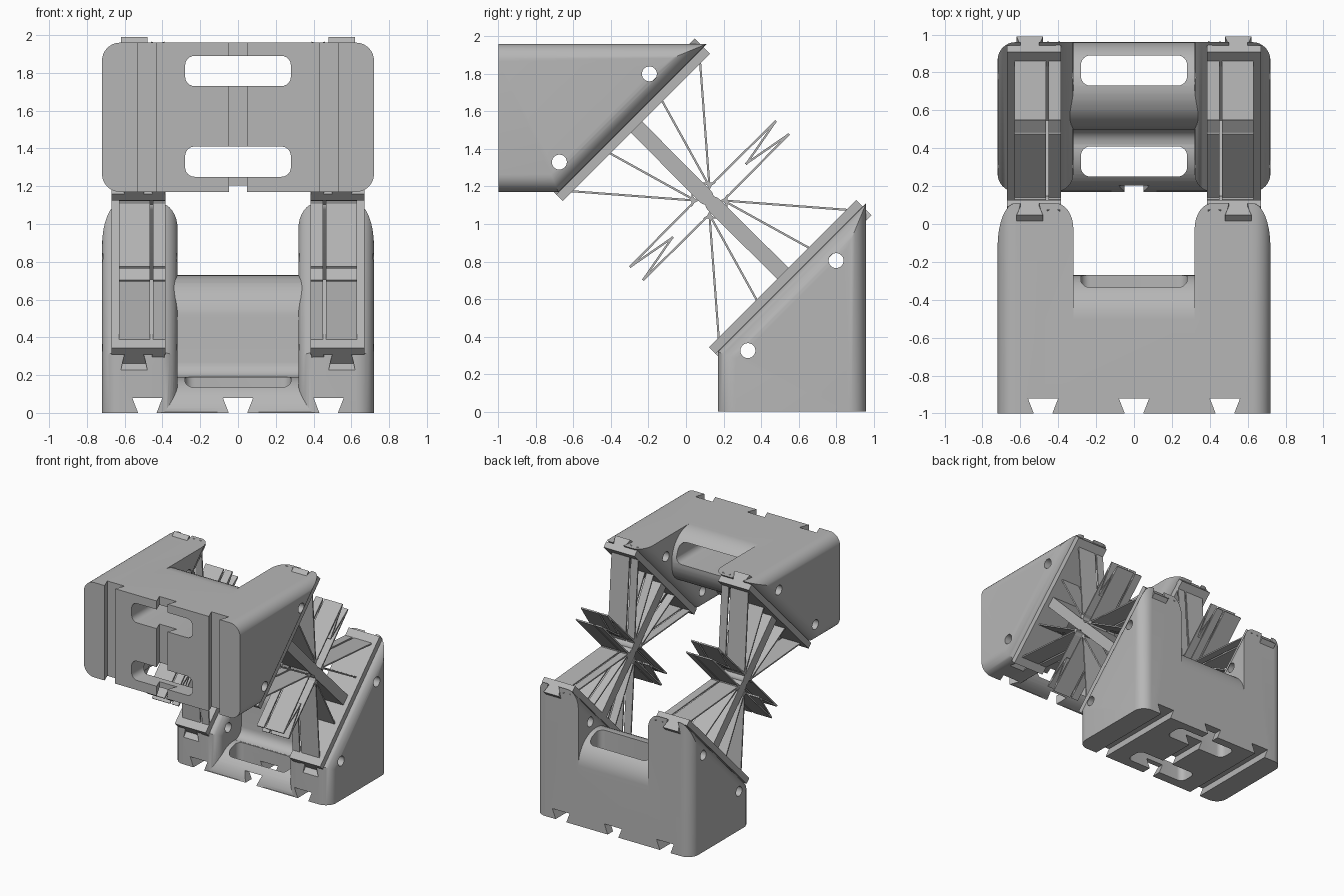
import bpy, bmesh
from math import radians, cos, sin
from mathutils import Matrix

cube = bpy.data.objects.get("Cube")
if cube:
    bpy.data.objects.remove(cube)

grey = bpy.data.materials.new("plain_grey")
grey.use_nodes = True
COLOR = (0.47, 0.47, 0.47, 1)
grey.diffuse_color = COLOR
grey.node_tree.nodes["Principled BSDF"].inputs["Base Color"].default_value = COLOR

TILT = Matrix.Rotation(radians(45), 4, 'X')      # (x, along slope, off slope) to world
SWAP = Matrix(((1, 0, 0, 0), (0, 0, 1, -1), (0, 1, 0, 1), (0, 0, 0, 1)))
HUB_Y, HUB_Z = 0.125, 1.125
lower_parts = []


def place(axis, p, q, d):
    return {'x': (d, p, q), 'y': (p, d, q), 'z': (p, q, d)}[axis]


def prism(name, pts, axis, a, b, matrix=None, bevel=None, radius=0.1):
    """Extrude a 2D outline along an axis, optionally rounding chosen edges."""
    bm = bmesh.new()
    ends = [[bm.verts.new(place(axis, p, q, d)) for p, q in pts] for d in (a, b)]
    n = len(pts)
    bm.faces.new(ends[0])
    bm.faces.new(ends[1][::-1])
    for i in range(n):
        j = (i + 1) % n
        bm.faces.new((ends[0][j], ends[0][i], ends[1][i], ends[1][j]))
    if bevel:
        edges = [e for e in bm.edges if bevel(e.verts[0].co, e.verts[1].co)]
        bmesh.ops.bevel(bm, geom=edges, offset=radius, segments=8, profile=0.5,
                        affect='EDGES', clamp_overlap=True)
    if matrix:
        bm.transform(matrix)
    bmesh.ops.recalc_face_normals(bm, faces=bm.faces)
    mesh = bpy.data.meshes.new(name)
    bm.to_mesh(mesh)
    bm.free()
    mesh.materials.append(grey)
    obj = bpy.data.objects.new(name, mesh)
    bpy.context.scene.collection.objects.link(obj)
    return obj


def arc(cy, cz, r, start, end, steps=14):
    angles = [radians(start + (end - start) * i / steps) for i in range(steps + 1)]
    return [(cy + r * cos(t), cz + r * sin(t)) for t in angles]


def rounded_rect(x0, x1, y0, y1, r):
    return (arc(x1 - r, y1 - r, r, 0, 90, 6) + arc(x0 + r, y1 - r, r, 90, 180, 6)
            + arc(x0 + r, y0 + r, r, 180, 270, 6) + arc(x1 - r, y0 + r, r, 270, 360, 6))


def boolean(target, others, operation):
    for o in others:
        m = target.modifiers.new(operation, 'BOOLEAN')
        m.operation, m.solver, m.object = operation, 'EXACT', o
    bpy.context.view_layer.update()
    mesh = bpy.data.meshes.new_from_object(
        target.evaluated_get(bpy.context.evaluated_depsgraph_get()))
    target.modifiers.clear()
    target.data = mesh
    for o in others:
        bpy.data.objects.remove(o)


# Block: grip body between two sloped towers
grip = ([(0.17, 0)] + arc(0.40, -0.04, 0.23, 169, 85) + arc(0.42, 0.27, 0.08, -90, 0, 6)
        + arc(0.73, 0.5, 0.23, 180, 0, 20) + [(0.96, 0)])
block = prism("block", grip, 'x', -0.5, 0.5)


def tower_edge(a, b):
    along_x = abs(a.x - b.x) > 0.01
    sloped = abs(a.y - b.y) > 0.1 and abs(a.z - b.z) > 0.1
    upright = abs(a.z - b.z) > 0.1 and abs(a.y - b.y) < 0.01
    inner_back = abs(a.x) < 0.5 and a.y > 0.5
    return not along_x and (sloped or (upright and not inner_back))


wedge = [(0.17, 0), (0.96, 0), (0.96, 1.11), (0.17, 0.32)]
towers = [prism("tower", wedge, 'x', s * 0.32, s * 0.72, bevel=tower_edge, radius=0.095)
          for s in (1, -1)]
boolean(block, towers, 'UNION')

# Cuts: hand slots, dovetail grooves, cross holes and rail channels
cutters = [prism("slot_cut", rounded_rect(-0.28, 0.28, y, y + 0.16, 0.05), 'z', -0.1, 1)
           for y in (0.25, 0.73)]
for x in (-0.48, 0, 0.48):
    groove = [(x - 0.045, -0.01), (x + 0.045, -0.01), (x + 0.08, 0.08), (x - 0.08, 0.08)]
    cutters.append(prism("groove_cut", groove, 'y', 0, 1.1))
for y, z in ((0.33, 0.325), (0.80, 0.805)):
    cutters.append(prism("hole_cut", arc(y, z, 0.04, 0, 345, 23), 'x', -1, 1))


def rail_outline(s):
    return [(s * x, v) for x, v in ((0.505, 0.12), (0.48, 0.04), (0.62, 0.04), (0.595, 0.12))]


for s in (1, -1):
    cutters.append(prism("rail_cut", rail_outline(s), 'y', 0.2, 1.6, TILT))
boolean(block, cutters, 'DIFFERENCE')
lower_parts.append(block)


# Folding supports between the blocks
def flip(p):
    """Reflect across the line through the hub square to the slope."""
    return (HUB_Y - (p[1] - HUB_Z), HUB_Z - (p[0] - HUB_Y))


def strip(p, q, t):
    """Outline of a straight thin strip from p to q."""
    dy, dz = q[0] - p[0], q[1] - p[1]
    k = t / 2 / (dy * dy + dz * dz) ** 0.5
    ny, nz = -dz * k, dy * k
    return [(p[0] + ny, p[1] + nz), (q[0] + ny, q[1] + nz),
            (q[0] - ny, q[1] - nz), (p[0] - ny, p[1] - nz)]


knuckle = (HUB_Y + 0.075, HUB_Z)
flap_tip, flap_fold = (0.55, 1.48), (0.318, 1.32)
strips = [("long_rib", knuckle, (0.93, 1.07)), ("short_rib", knuckle, (0.67, 0.865)),
          ("flap", knuckle, flap_tip), ("flap_fold", flap_tip, flap_fold)]

for s, side in ((1, "left"), (-1, "right")):
    def part(name, outline, a, b, axis='x', matrix=None):
        lower_parts.append(prism(f"{side}_{name}", outline, axis, a, b, matrix))

    plate = [(s * x, v) for x, v in ((0.385, 0.106), (0.67, 0.106), (0.67, 0.155), (0.385, 0.155))]
    lip = [(s * x, v) for x, v in ((0.39, 0.11), (0.45, 0.11), (0.46, 0.075), (0.425, 0.09), (0.39, 0.075))]
    part("plate", plate, 0.33, 1.44, 'y', TILT)
    part("rail", rail_outline(s), 0.33, 1.44, 'y', TILT)
    part("plate_lip", lip, 0.33, 1.44, 'y', TILT)

    # Thick post with a rounded hub end
    post = [(0.568, 0.745), (0.508, 0.685)] + arc(0.145, 1.105, 0.042, 225, 45, 8)
    part("post", post, s * 0.39, s * 0.63)

    for a, b in ((0.385, 0.45), (0.465, 0.63)):
        for name, p, q in strips:
            part(name, strip(p, q, 0.011), s * a, s * b)
            part(name + "_opposite", strip(flip(p), flip(q), 0.011), s * a, s * b)
        # Small hooked knuckles at the hub
        y, z = knuckle
        hook = [(y - 0.02, z), (y + 0.005, z - 0.012), (y + 0.02, z - 0.035),
                (y + 0.022, z), (y + 0.02, z + 0.035), (y + 0.005, z + 0.012)]
        part("knuckle", hook, s * a, s * b)
        part("knuckle_opposite", [flip(p) for p in hook], s * a, s * b)

# Upper half: the same parts mirrored across the slope
all_parts = list(lower_parts)
for obj in lower_parts:
    mesh = obj.data.copy()
    mesh.transform(SWAP)
    mesh.flip_normals()
    twin = bpy.data.objects.new("upper_" + obj.name, mesh)
    bpy.context.scene.collection.objects.link(twin)
    obj.name = "lower_" + obj.name
    all_parts.append(twin)

bpy.ops.object.select_all(action='DESELECT')
for obj in all_parts:
    obj.select_set(True)
bpy.context.view_layer.objects.active = block
bpy.ops.object.shade_smooth_by_angle(angle=radians(30))
